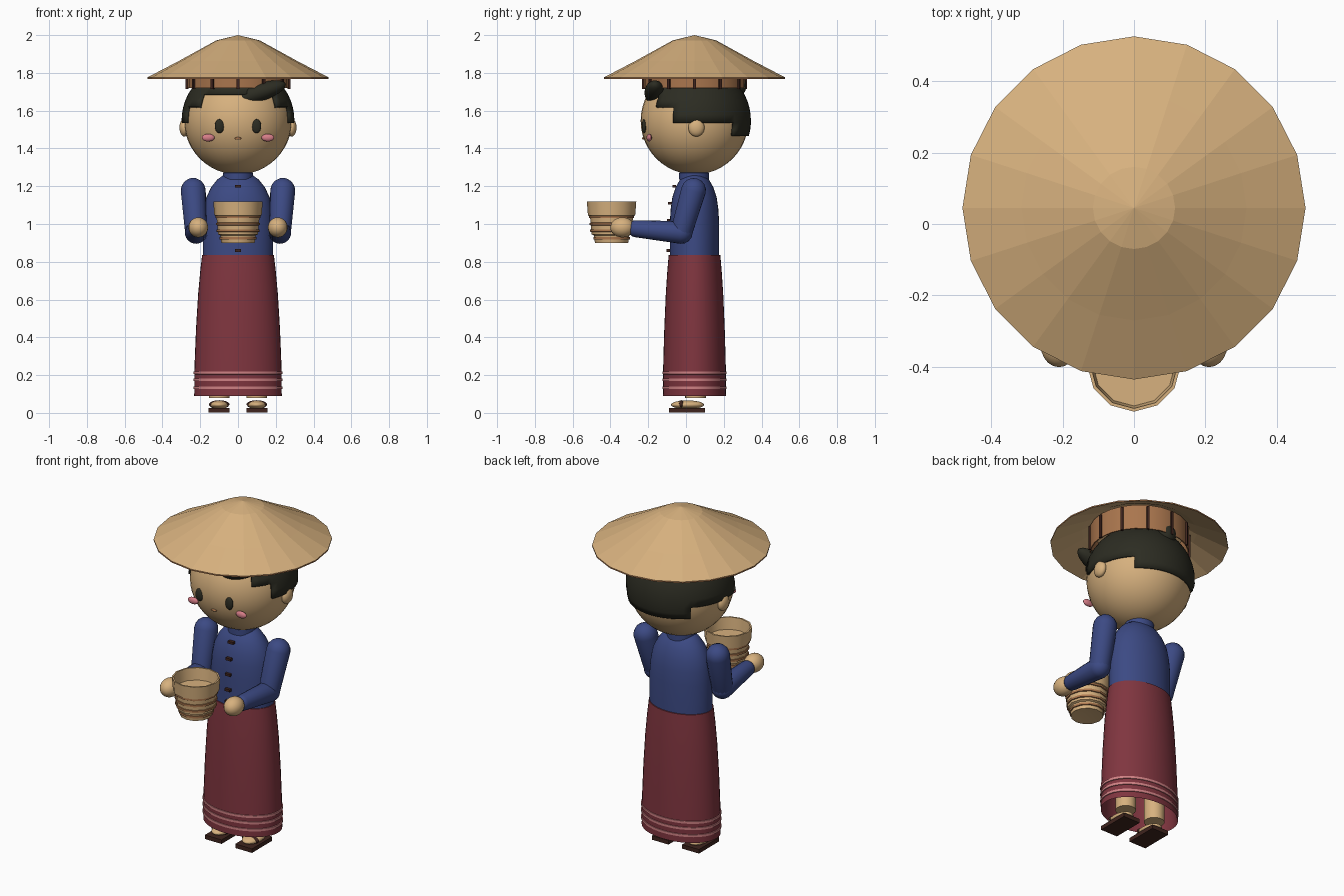
import bpy, bmesh, math
from mathutils import Vector, Matrix

if "Cube" in bpy.data.objects:
    bpy.data.objects.remove(bpy.data.objects["Cube"])


def material(name, rgb):
    m = bpy.data.materials.new(name)
    m.diffuse_color = (*rgb, 1)
    m.use_nodes = True
    m.node_tree.nodes["Principled BSDF"].inputs["Base Color"].default_value = m.diffuse_color
    return m


TAN = material("tan", (0.68, 0.44, 0.21))
BLUE = material("indigo_cloth", (0.045, 0.068, 0.23))
RED = material("maroon_cloth", (0.215, 0.036, 0.05))
STRIPE = material("stripe_pink", (0.62, 0.22, 0.23))
HAIR = material("black_hair", (0.025, 0.025, 0.016))
DARK = material("dark_brown", (0.05, 0.018, 0.013))
CANE = material("cane_brown", (0.40, 0.18, 0.075))
CHEEK = material("cheek_pink", (0.68, 0.21, 0.25))
CY = 0.045  # body axis


def finish(name, bm, mats, angle=40):
    bmesh.ops.recalc_face_normals(bm, faces=bm.faces)
    me = bpy.data.meshes.new(name)
    bm.to_mesh(me)
    bm.free()
    ob = bpy.data.objects.new(name, me)
    bpy.context.collection.objects.link(ob)
    for m in mats:
        me.materials.append(m)
    if angle:
        bpy.ops.object.select_all(action='DESELECT')
        ob.select_set(True)
        bpy.context.view_layer.objects.active = ob
        bpy.ops.object.shade_smooth_by_angle(angle=math.radians(angle))
    return ob


def lathe(name, profile, mats, at=(0, 0, 0), seg=32, sy=1.0, angle=40,
          rule=None, keep=None, matrix=None):
    """Revolve (radius, z) points about z; radius 0 makes a pole."""
    bm = bmesh.new()
    rings = []
    for r, z in profile:
        n = seg if r > 0 else 1
        rings.append([bm.verts.new((r * math.sin(2 * math.pi * i / seg),
                                    -r * sy * math.cos(2 * math.pi * i / seg), z))
                      for i in range(n)])
    for a, b in zip(rings, rings[1:]):
        zm = (a[0].co.z + b[0].co.z) / 2
        for i in range(seg):
            j = (i + 1) % seg
            az = (i + 0.5) * 360 / seg
            if keep and not keep(min(az, 360 - az), zm):
                continue
            vs = [a[i % len(a)], a[j % len(a)], b[j % len(b)], b[i % len(b)]]
            f = bm.faces.new(list(dict.fromkeys(vs)))
            if rule:
                f.material_index = rule(zm)
    bmesh.ops.delete(bm, geom=[v for v in bm.verts if not v.link_faces], context='VERTS')
    bm.transform(matrix or Matrix.Translation(at))
    return finish(name, bm, mats, angle)


def ellipsoid(name, at, size, mat, tilt=0, seg=20):
    bm = bmesh.new()
    bmesh.ops.create_uvsphere(bm, u_segments=seg, v_segments=seg * 2 // 3, radius=1)
    bm.transform(Matrix.Translation(at) @ Matrix.Rotation(tilt, 4, 'Y') @ Matrix.Diagonal((*size, 1)))
    return finish(name, bm, [mat], 60)


def box(name, at, size, mat, turn=0):
    bm = bmesh.new()
    bmesh.ops.create_cube(bm, size=1)
    bm.transform(Matrix.Translation(at) @ Matrix.Rotation(turn, 4, 'Z') @ Matrix.Diagonal((*size, 1)))
    return finish(name, bm, [mat], 0)


def limb(name, p, q, r1, r2, mat):
    """Round-ended tapered tube from p to q."""
    p, q = Vector(p), Vector(q)
    n = (q - p).length
    steps = [math.radians(t) for t in (0, 22, 45, 68, 90)]
    prof = [(r1 * math.sin(t) if t else 0, -r1 * math.cos(t)) for t in steps]
    prof += [(r2 * math.sin(t) if t else 0, n + r2 * math.cos(t)) for t in reversed(steps)]
    m = Matrix.Translation(p) @ (q - p).to_track_quat('Z', 'Y').to_matrix().to_4x4()
    return lathe(name, prof, [mat], seg=18, matrix=m, angle=50)


# Faceted cone hat with a thin dark rim, inner cane band and ribs
lathe("hat", [(0, 2.0), (0.115, 1.972), (0.315, 1.862), (0.48, 1.776), (0.48, 1.768),
              (0.31, 1.85), (0.115, 1.958), (0, 1.985)], [TAN, CANE], (0, CY, 0), 20,
      angle=0, rule=lambda z: 1 if z < 1.775 else 0)
lathe("hat_band", [(0.262, 1.72), (0.268, 1.72), (0.268, 1.865), (0.262, 1.865), (0.262, 1.72)],
      [CANE], (0, CY, 0), 24)
for i in range(12):
    a = i * math.pi / 6
    box("hat_rib", (0.27 * math.sin(a), CY - 0.27 * math.cos(a), 1.785),
        (0.014, 0.014, 0.14), DARK, a)

# Head and hair cap with a stepped hairline
HZ = 1.547
ellipsoid("head", (0, CY, HZ), (0.285,) * 3, TAN, seg=36)


def hairline(az, z):
    low = 1.69 if az < 45 else 1.62 if az < 65 else 1.535 if az < 137 else 1.465
    return z > low


zs = (1.465, 1.5, 1.535, 1.58, 1.62, 1.655, 1.69, 1.73, 1.77, 1.805, 1.83)
hair = lathe("hair_cap", [(math.sqrt(0.299 ** 2 - (z - HZ) ** 2), z) for z in zs] + [(0, HZ + 0.299)],
             [HAIR], (0, CY, 0), 48, keep=hairline)
shell = hair.modifiers.new("thickness", 'SOLIDIFY')
shell.thickness = 0.02
shell.offset = -1
ellipsoid("fringe", (0.11, -0.165, 1.695), (0.15, 0.055, 0.048), HAIR, -0.32)
ellipsoid("hair_bun", (0, 0.275, 1.735), (0.055, 0.045, 0.06), HAIR)

# Face
ellipsoid("mouth", (0, -0.225, 1.453), (0.018, 0.008, 0.007), CANE, seg=12)
for s in (-1, 1):
    ellipsoid("eye", (s * 0.098, -0.222, 1.518), (0.025, 0.012, 0.037), HAIR)
    ellipsoid("cheek", (s * 0.158, -0.195, 1.457), (0.034, 0.014, 0.02), CHEEK)
    ellipsoid("ear", (s * 0.284, 0.055, 1.51), (0.026, 0.043, 0.047), TAN)

# Jacket, collar and buttons
lathe("jacket", [(0, 0.82), (0.186, 0.82), (0.187, 1.0), (0.18, 1.08), (0.168, 1.14), (0.142, 1.195),
                 (0.11, 1.235), (0.075, 1.26), (0, 1.265)], [BLUE], (0, CY, 0), 36, sy=0.7)
lathe("collar", [(0.08, 1.235), (0.08, 1.27), (0.07, 1.275), (0, 1.275)], [BLUE], (0, 0.043, 0), 24)
for z, y in ((1.2, -0.062), (1.11, -0.085), (1.02, -0.09), (0.93, -0.092), (0.86, -0.092)):
    box("button", (0, y, z), (0.034, 0.02, 0.014), DARK)

# Long skirt, open below, with three raised hem stripes
skirt = [(0.225, 0.11), (0.232, 0.09)]
for z in (0.133, 0.175, 0.212):
    skirt += [(0.231, z - 0.0075), (0.236, z - 0.007), (0.236, z + 0.007), (0.231, z + 0.0075)]
skirt += [(0.229, 0.28), (0.222, 0.45), (0.211, 0.63), (0.2, 0.75), (0.19, 0.835), (0, 0.835)]
lathe("skirt", [(0.18, 0.8), (0.21, 0.45)] + skirt, [RED, STRIPE], (0, CY, 0), 40, sy=0.72,
      rule=lambda z: int(any(abs(z - c) < 0.009 for c in (0.133, 0.175, 0.212))))

# Arms, hands, legs, feet and sandals
for s in (-1, 1):
    elbow = (s * 0.222, -0.025, 0.955)
    limb("upper_arm", (s * 0.237, 0.04, 1.178), elbow, 0.066, 0.058, BLUE)
    limb("forearm", elbow, (s * 0.212, -0.265, 0.975), 0.06, 0.045, BLUE)
    ellipsoid("hand", (s * 0.21, -0.337, 0.982), (0.052, 0.064, 0.053), TAN)
    lathe("leg", [(0, 0.08), (0.055, 0.08), (0.058, 0.5), (0, 0.5)], [TAN], (s * 0.1, 0.05, 0), 18)
    ellipsoid("foot", (s * 0.1, 0.008, 0.043), (0.052, 0.088, 0.023), TAN)
    box("sandal", (s * 0.1, 0.005, 0.013), (0.11, 0.19, 0.024), DARK)
    ellipsoid("sandal_strap", (s * 0.1, -0.025, 0.045), (0.056, 0.018, 0.022), DARK, seg=14)

# Woven basket with cane hoops
lathe("basket", [(0, 0.915), (0.075, 0.9), (0.088, 0.9), (0.094, 0.94), (0.106, 0.945), (0.114, 1.04),
                 (0.125, 1.045), (0.131, 1.12), (0.122, 1.12), (0.115, 1.05), (0, 1.05)],
      [TAN], (0, -0.394, 0), 12, angle=35)
for z, r in ((1.038, 0.12), (1.0, 0.116), (0.965, 0.113), (0.925, 0.097)):
    lathe("basket_hoop", [(r - 0.012, z - 0.008), (r, z - 0.006), (r, z + 0.006), (r - 0.012, z + 0.008)],
          [CANE], (0, -0.394, 0), 12)
